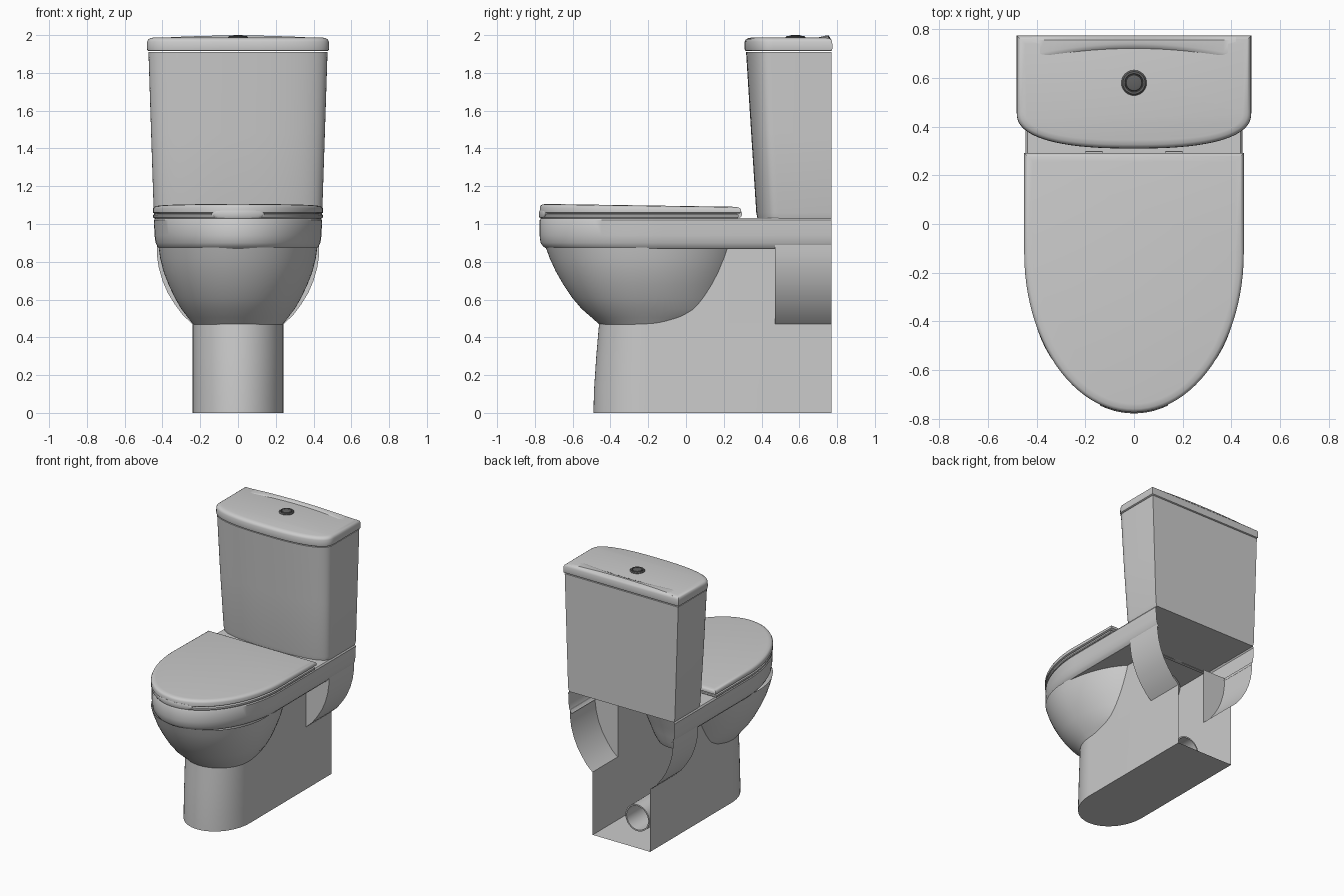
import bpy, bmesh, math
from mathutils import Vector

if "Cube" in bpy.data.objects:
    bpy.data.objects.remove(bpy.data.objects["Cube"])


def outline(w, back, mid, front, z, n=2.0, inset=0.0, tilt=0.0, steps=48):
    """U-shaped plan curve: straight sides from the back, superelliptic front."""
    w, back, front = w - inset, back - inset, front + inset
    pts = [(w, back)]
    for i in range(steps + 1):
        a = math.pi * i / steps
        c, s = math.cos(a), max(math.sin(a), 0.0)
        pts.append((math.copysign(abs(c) ** (2 / n), c) * w,
                    mid - (mid - front) * s ** (2 / n)))
    pts.append((-w, back))
    return [Vector((x, y, z - tilt * y)) for x, y in pts]


def loft(name, rings, closed=True, start=False, end=False, angle=35):
    """Skin a list of equal-length point rings and optionally cap the ends."""
    bm = bmesh.new()
    vs = [[bm.verts.new(p) for p in r] for r in rings]
    n = len(rings[0])
    for a, b in zip(vs, vs[1:]):
        for i in range(n if closed else n - 1):
            j = (i + 1) % n
            bm.faces.new((a[i], a[j], b[j], b[i]))
    if start:
        bm.faces.new(vs[0][::-1])
    if end:
        bm.faces.new(vs[-1])
    bmesh.ops.recalc_face_normals(bm, faces=bm.faces[:])
    me = bpy.data.meshes.new(name)
    bm.to_mesh(me)
    bm.free()
    ob = bpy.data.objects.new(name, me)
    bpy.context.collection.objects.link(ob)
    bpy.ops.object.select_all(action='DESELECT')
    ob.select_set(True)
    bpy.context.view_layer.objects.active = ob
    bpy.ops.object.shade_smooth_by_angle(angle=math.radians(angle))
    return ob


def circle(r, center, axis, steps=32):
    """Circle of points around the given axis."""
    out = []
    for i in range(steps):
        a = 2 * math.pi * i / steps
        c, s = r * math.cos(a), r * math.sin(a)
        v = {'x': (0, c, s), 'y': (c, 0, s), 'z': (c, s, 0)}[axis]
        out.append(Vector(center) + Vector(v))
    return out


# Pedestal: hollow shell, open at the back, with a floor
loft("pedestal", [outline(0.24, 0.77, -0.2, f, z) for f, z in
                  ((-0.49, 0), (-0.487, 0.12), (-0.475, 0.3), (-0.46, 0.475))],
     closed=False, start=True)
loft("pedestal_upper_wall", [outline(0.24, 0.47, -0.2, -0.46, z) for z in (0.475, 0.87)],
     closed=False)

# Bowl: egg-shaped rings (half width, front, centre, back, height)
bowl = [(0.235, -0.455, -0.21, 0.10, 0.465), (0.265, -0.50, -0.22, 0.20, 0.505),
        (0.30, -0.552, -0.23, 0.22, 0.55), (0.335, -0.603, -0.24, 0.235, 0.61),
        (0.368, -0.65, -0.25, 0.26, 0.68), (0.395, -0.69, -0.26, 0.285, 0.75),
        (0.412, -0.722, -0.27, 0.31, 0.82), (0.42, -0.742, -0.28, 0.33, 0.875)]
rings = []
for w, f, c, b, z in bowl:
    ring = []
    for i in range(72):
        a = 2 * math.pi * i / 72
        s = math.sin(a)
        ring.append(Vector((w * math.cos(a), c + s * ((b - c) if s > 0 else (c - f)), z)))
    rings.append(ring)
loft("bowl", rings)

# Rim band with closed top deck, and its underside ahead of the rear brackets
loft("rim", [outline(w, 0.77, -0.12, f, z) for w, f, z in
             ((0.415, -0.737, 0.868), (0.426, -0.755, 0.88), (0.436, -0.77, 0.9),
              (0.442, -0.775, 0.94), (0.445, -0.775, 1.02), (0.437, -0.767, 1.032))],
     closed=False, end=True)
loft("rim_underside", [outline(0.418, 0.47, -0.12, -0.74, z) for z in (0.868, 0.869)],
     start=True)

# Rear side brackets: curved shells with a front wall
prof = [(0.43, 0.9), (0.43, 0.84), (0.42, 0.77), (0.40, 0.7), (0.372, 0.635),
        (0.335, 0.575), (0.29, 0.515), (0.24, 0.47)]
for side, label in ((1, "right"), (-1, "left")):
    loft("bracket_" + label,
         [[Vector((side * x, y, z)) for x, z in prof] for y in (0.47, 0.77)], closed=False)
    wall = [Vector((side * x, 0.47, z)) for x, z in prof]
    inner = [Vector((side * 0.24, 0.47, z)) for x, z in prof[:-1]]
    inner.append(Vector((side * 0.239, 0.47, 0.47)))
    loft("bracket_front_" + label, [wall, inner], closed=False)
    # Seat hinge
    loft("hinge_" + label, [circle(0.022, (side * x, 0.275, 1.052), 'x', 20)
                            for x in (0.13, 0.2)], start=True, end=True)

# Waste pipe inside the pedestal
loft("waste_pipe", [circle(r, (0, y, 0.12), 'y') for r, y in
                    ((0.1, 0.1), (0.1, 0.58), (0.09, 0.58), (0.09, 0.1))])

# Seat and closed lid
loft("seat", [outline(0.45, 0.28, -0.12, -0.775, z, inset=i) for z, i in
              ((1.03, 0.006), (1.036, 0.001), (1.048, 0.001), (1.054, 0.012), (1.062, 0.012))],
     start=True, end=True)
loft("seat_lid", [outline(0.451, 0.292, -0.12, -0.774, z, inset=i, tilt=t) for z, i, t in
                  ((1.056, 0.008, 0), (1.061, 0, 0), (1.078, 0, 0.012), (1.087, 0.005, 0.014),
                   (1.092, 0.014, 0.015), (1.095, 0.035, 0.015))], start=True, end=True)

# Finger grip on the lid front
grip = []
for i in range(25):
    x = -0.14 + 0.28 * i / 24
    y = -0.12 - 0.655 * math.sqrt(1 - (x / 0.45) ** 2)
    h = 0.016 * (1 - abs(i / 12 - 1) ** 8) + 0.003
    grip.append([Vector((x, y + dy, 1.052 + k * h)) for dy, k in
                 ((0.02, -1), (0.0, -1), (-0.003, -0.6), (-0.003, 0.6), (0.0, 1), (0.02, 1))])
loft("finger_grip", grip, start=True, end=True)

# Cistern: bowed front, flaring upward
loft("cistern", [outline(w, 0.77, m, f, z, n=2.6) for w, m, f, z in
                 ((0.438, 0.49, 0.378, 1.03), (0.446, 0.49, 0.372, 1.06),
                  (0.46, 0.47, 0.345, 1.48), (0.474, 0.46, 0.318, 1.91))],
     start=True, end=True)

# Cistern lid with raised rear ridge
loft("cistern_lid", [outline(0.482, 0.775, 0.46, 0.31, z, n=2.5, inset=i) for z, i in
                     ((1.915, 0.008), (1.919, 0.002), (1.93, 0), (1.965, 0.001),
                      (1.976, 0.006), (1.983, 0.016), (1.987, 0.035))],
     start=True, end=True)
ridge = []
for i in range(33):
    t = i / 16 - 1
    y = 0.725 - 0.045 * t * t
    h = 0.013 * (1 - t * t)
    ridge.append([Vector((0.42 * t, yy, z)) for yy, z in
                  ((y - 0.01, 1.98), (y, 1.985 + 0.5 * h), (y + 0.015, 1.985 + h),
                   (0.755, 1.985 + h), (0.768, 1.978))])
loft("cistern_lid_ridge", ridge, start=True, end=True)

# Flush button
dark = bpy.data.materials.new("dark_metal")
dark.diffuse_color = (0.12, 0.12, 0.12, 1)
dark.use_nodes = True
dark.node_tree.nodes["Principled BSDF"].inputs["Base Color"].default_value = dark.diffuse_color
button = loft("flush_button", [circle(r, (0, 0.58, z), 'z', 40) for r, z in
                               ((0.052, 1.98), (0.052, 1.99), (0.046, 1.996), (0.038, 1.996),
                                (0.036, 1.99), (0.034, 1.99), (0.032, 1.997), (0.02, 2.0))],
              start=True, end=True)
button.data.materials.append(dark)
